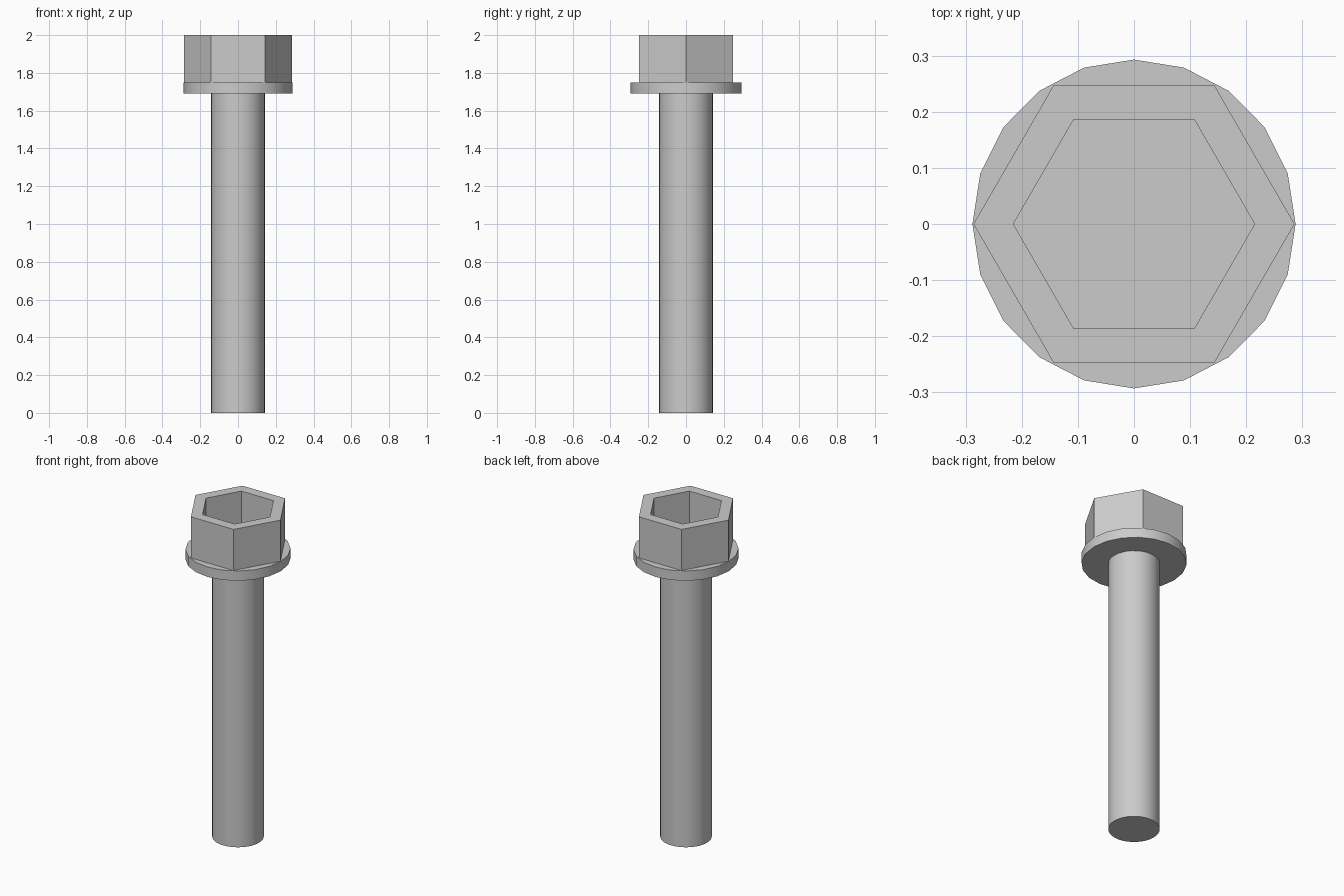
import bpy, bmesh, math

if "Cube" in bpy.data.objects:
    bpy.data.objects.remove(bpy.data.objects["Cube"])


def ring(bm, n, rx, ry, z):
    """Closed loop of n vertices, first one on +x."""
    return [bm.verts.new((rx * math.cos(2 * math.pi * i / n),
                          ry * math.sin(2 * math.pi * i / n), z)) for i in range(n)]


def lathe(name, n, profile, smooth=False):
    """Solid of stacked n-sided rings, capped at the first and last ring."""
    bm = bmesh.new()
    rings = [ring(bm, n, rx, ry, z) for rx, ry, z in profile]
    for a, b in zip(rings, rings[1:]):
        for i in range(n):
            j = (i + 1) % n
            bm.faces.new((a[i], a[j], b[j], b[i]))
    bm.faces.new(rings[0][::-1])
    bm.faces.new(rings[-1])
    bmesh.ops.recalc_face_normals(bm, faces=bm.faces)
    mesh = bpy.data.meshes.new(name)
    bm.to_mesh(mesh)
    bm.free()
    obj = bpy.data.objects.new(name, mesh)
    bpy.context.collection.objects.link(obj)
    if smooth:
        bpy.ops.object.select_all(action='DESELECT')
        obj.select_set(True)
        bpy.context.view_layer.objects.active = obj
        bpy.ops.object.shade_smooth_by_angle(angle=math.radians(30))
    return obj


FLANGE_BOTTOM, FLANGE_TOP, TOP = 1.69, 1.75, 2.0

# Round shaft
lathe("shaft", 32, [(0.142, 0.142, 0), (0.142, 0.142, FLANGE_BOTTOM)], smooth=True)

# Twenty-sided flange
lathe("flange", 20, [(0.288, 0.293, FLANGE_BOTTOM), (0.288, 0.293, FLANGE_TOP)], smooth=True)

# Hexagonal head with a hexagonal socket
OUT, INN = 0.286, 0.215
lathe("hex_head", 6, [(OUT, OUT, FLANGE_TOP), (OUT, OUT, TOP),
                      (INN, INN, TOP), (INN, INN, FLANGE_TOP + 0.002)])
